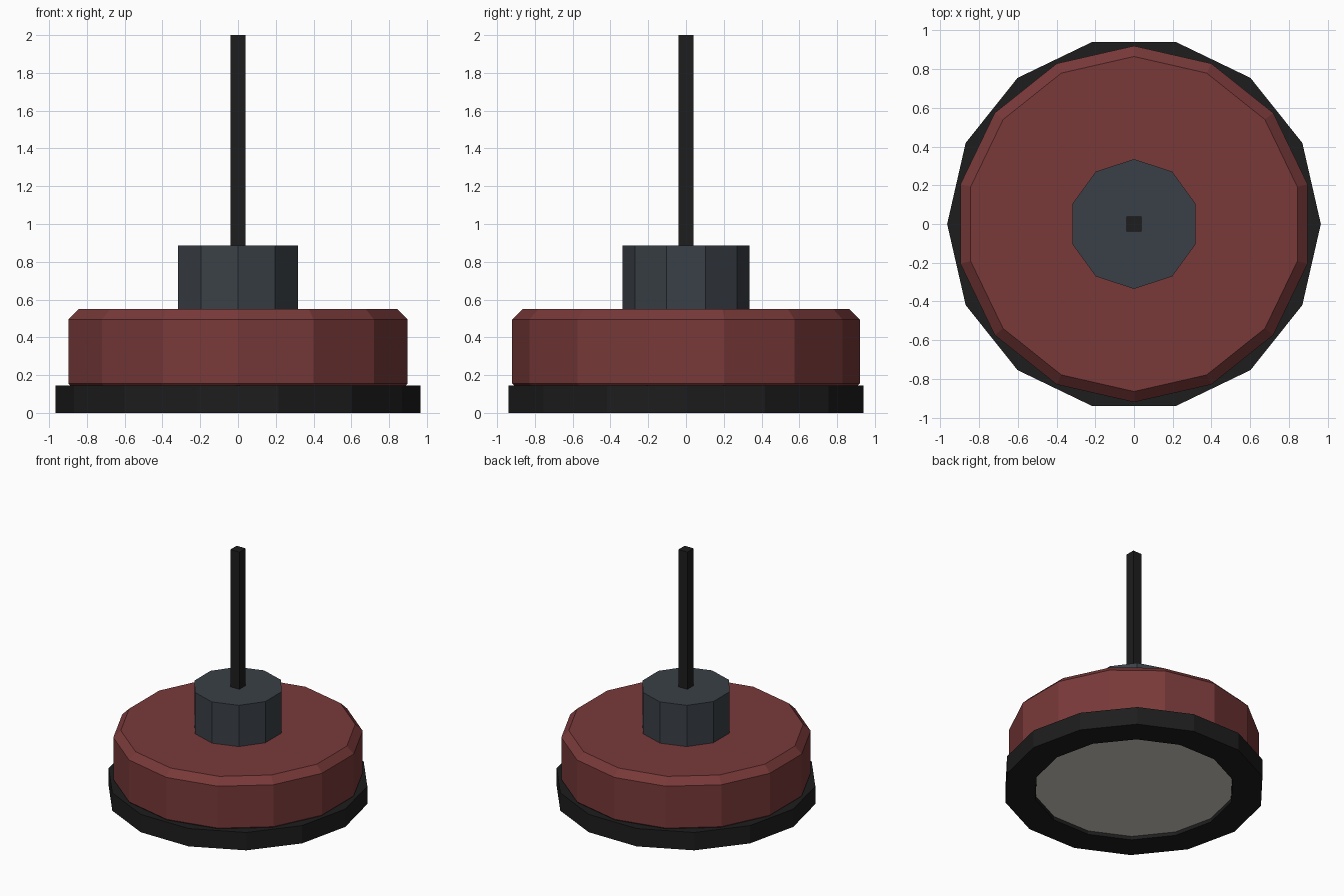
import bpy, bmesh
from math import cos, sin, pi

cube = bpy.data.objects.get("Cube")
if cube:
    bpy.data.objects.remove(cube)


def material(name, rgb):
    """Flat colour from sRGB bytes, stored as linear values."""
    lin = [((c / 255 + 0.055) / 1.055) ** 2.4 for c in rgb] + [1.0]
    mat = bpy.data.materials.new(name)
    mat.use_nodes = True
    mat.diffuse_color = lin
    mat.node_tree.nodes["Principled BSDF"].inputs["Base Color"].default_value = lin
    return mat


def lathe(name, profile, sides, start, mat):
    """Faceted solid from (radius, z) rings, closed at both ends."""
    bm = bmesh.new()
    rings = []
    for r, z in profile:
        ring = []
        for i in range(sides):
            a = start + 2 * pi * i / sides
            ring.append(bm.verts.new((r * cos(a), r * sin(a), z)))
        rings.append(ring)
    for low, high in zip(rings, rings[1:]):
        for i in range(sides):
            j = (i + 1) % sides
            bm.faces.new((low[i], low[j], high[j], high[i]))
    bm.faces.new(rings[0][::-1])
    bm.faces.new(rings[-1])
    bmesh.ops.recalc_face_normals(bm, faces=bm.faces)
    mesh = bpy.data.meshes.new(name)
    bm.to_mesh(mesh)
    bm.free()
    mesh.materials.append(mat)
    obj = bpy.data.objects.new(name, mesh)
    bpy.context.collection.objects.link(obj)
    return obj


black = material("rubber black", (29, 29, 29))
red = material("dark red", (121, 57, 57))
slate = material("slate grey", (58, 64, 71))
grey = material("light warm grey", (211, 208, 197))

# Wide foot ring with a shallow recess underneath
lathe("base_ring", [(0.74, 0.035), (0.74, 0), (0.965, 0), (0.965, 0.145)], 14, 0, black)

# Plate seated in the recess
lathe("bottom_plate", [(0.738, 0.028), (0.738, 0.036)], 14, 0, grey)

# Main body with chamfered top edge
lathe("body", [(0.91, 0.145), (0.92, 0.155), (0.92, 0.495), (0.865, 0.55)], 14, pi / 2, red)

# Central hub
lathe("hub", [(0.335, 0.54), (0.335, 0.885)], 10, pi / 2, slate)

# Square mast
lathe("mast", [(0.04 * 2 ** 0.5, 0.87), (0.04 * 2 ** 0.5, 2)], 4, pi / 4, black)
